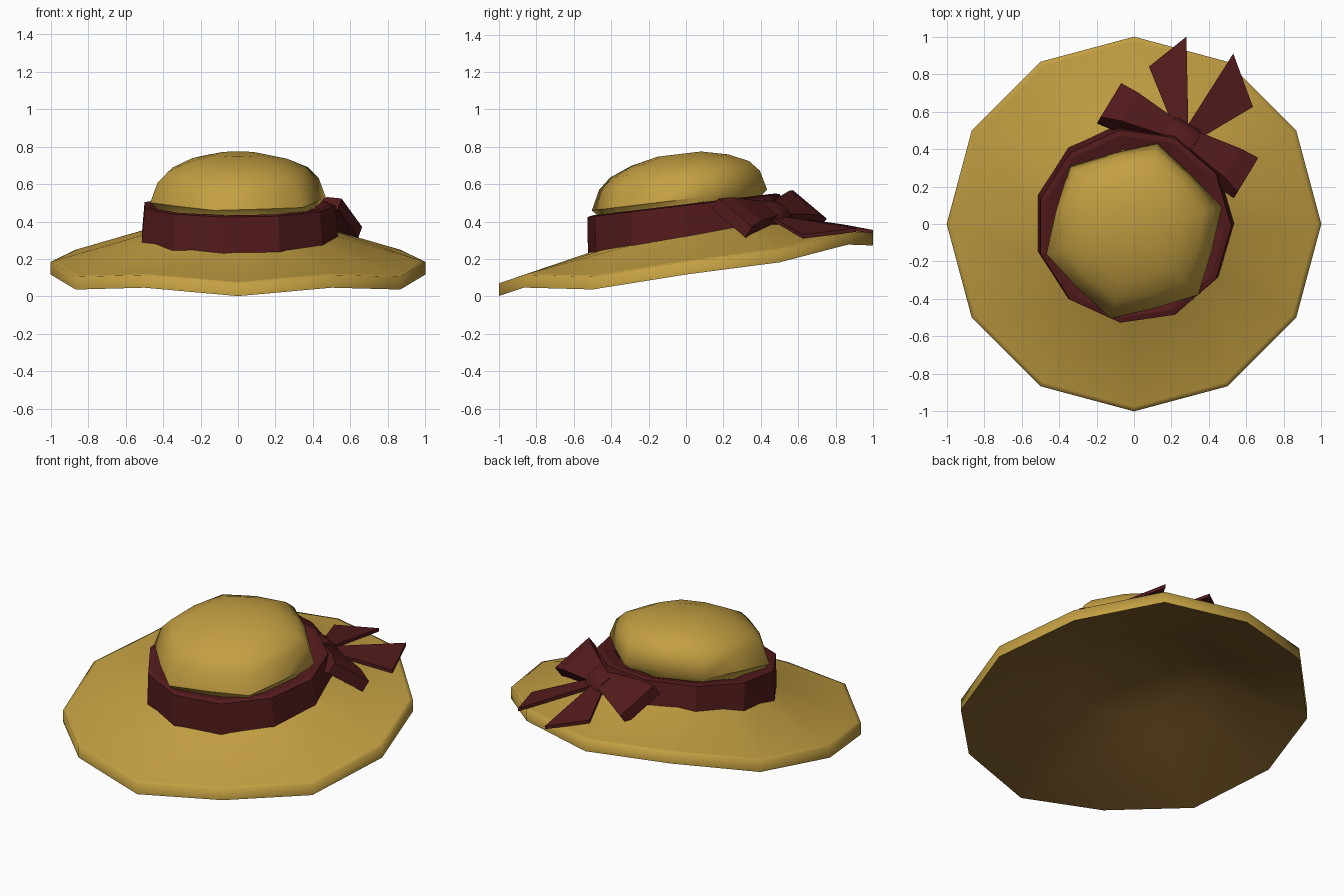
import bpy, bmesh
from math import sin, cos, pi
from mathutils import Vector

cube = bpy.data.objects.get("Cube")
if cube:
    bpy.data.objects.remove(cube)


def material(name, color):
    m = bpy.data.materials.new(name)
    m.use_nodes = True
    m.diffuse_color = (*color, 1)
    m.node_tree.nodes["Principled BSDF"].inputs["Base Color"].default_value = (*color, 1)
    return m


straw = material("straw gold", (0.55, 0.35, 0.055))
lining = material("dark brown lining", (0.2, 0.105, 0.022))
ribbon = material("dark red ribbon", (0.09, 0.011, 0.012))


def loft(rings, name, mat, closed=False, smooth=None):
    """Skin a list of point rings, each with the same count; cap the ends unless closed."""
    bm = bmesh.new()
    loops = [[bm.verts.new(p) for p in ring] for ring in rings]
    pairs = list(zip(loops, loops[1:]))
    if closed:
        pairs.append((loops[-1], loops[0]))
    else:
        bm.faces.new(loops[0])
        bm.faces.new(loops[-1])
    for a, b in pairs:
        n = len(a)
        for i in range(n):
            j = (i + 1) % n
            bm.faces.new((a[i], a[j], b[j], b[i]))
    bmesh.ops.recalc_face_normals(bm, faces=bm.faces)
    mesh = bpy.data.meshes.new(name)
    bm.to_mesh(mesh)
    bm.free()
    mesh.materials.append(mat)
    ob = bpy.data.objects.new(name, mesh)
    bpy.context.collection.objects.link(ob)
    if smooth:
        bpy.ops.object.select_all(action='DESELECT')
        ob.select_set(True)
        bpy.context.view_layer.objects.active = ob
        bpy.ops.object.shade_smooth_by_angle(angle=smooth)
    return ob


TILT = 0.12

# Brim: wavy twelve-sided disc rising towards the crown
RIM = [0.07, 0.115, 0.105, 0.185, 0.25, 0.345, 0.34]


def brim_ring(r, drop):
    """Ring on the brim, blended between the wavy rim and the tilted crown seam."""
    ring = []
    blend = (1 - r) / 0.5
    for k in range(12):
        a = -pi / 2 + k * pi / 6
        seam = 0.33 + 0.09 * sin(a)
        z = RIM[min(k, 12 - k)] * (1 - blend) + seam * blend
        ring.append((r * cos(a), r * sin(a), z - drop))
    return ring


def middle_ring(r, z):
    return [(r * cos(a), r * sin(a), z + 0.18 * r * sin(a))
            for a in (-pi / 2 + k * pi / 6 for k in range(12))]


brim = loft([middle_ring(0.1, 0.385), middle_ring(0.35, 0.355),
             brim_ring(0.5, 0.045), brim_ring(1, 0.068),
             brim_ring(1, 0), brim_ring(0.975, 0), brim_ring(0.5, 0),
             middle_ring(0.35, 0.42)], "brim", straw, smooth=1.57)

# Downward faces carry the lining colour
brim.data.materials.append(lining)
for face in brim.data.polygons:
    if face.normal.z < -0.7:
        face.material_index = 1

# Crown: six-cornered dome, undercut above the band


def dome_ring(r, z, mid):
    ring = []
    for k in range(12):
        a = -pi / 2 + pi / 12 + (k - 1) * pi / 6
        s = r * (mid if k % 2 else 1)
        y = s * sin(a) - 0.035
        ring.append((s * cos(a), y, z + TILT * y))
    return ring


DOME = [(0.435, 0.43, 0.9), (0.44, 0.475, 0.9), (0.485, 0.52, 0.885),
        (0.445, 0.625, 0.91), (0.385, 0.683, 0.93), (0.27, 0.732, 0.96),
        (0.12, 0.765, 1)]
loft([dome_ring(*d) for d in DOME], "crown", straw, smooth=0.95)

# Hat band: eleven-sided tilted collar with a sloping top edge


def band_ring(r, z, shift, tilt=TILT):
    ring = []
    for k in range(11):
        a = 2 * pi * k / 11
        y = r * sin(a) + shift
        ring.append((r * cos(a), y, z + tilt * y))
    return ring


loft([band_ring(0.535, 0.305, 0.005, 0.18), band_ring(0.52, 0.487, -0.012),
      band_ring(0.49, 0.493, -0.012), band_ring(0.42, 0.478, -0.02),
      band_ring(0.47, 0.318, 0, 0.18)], "hat_band", ribbon, closed=True)

# Bow frame: along the loops, across the ribbon, and out of the hat
along = Vector((0.87, -0.5, 0)).normalized()
across = Vector((0.42, 0.69, -0.58)).normalized()
out = along.cross(across).normalized()
centre = Vector((0.248, 0.46, 0.435))


def section(origin, w, t):
    return [origin + across * (w * i) + out * (t * j)
            for i, j in ((-1, -1), (1, -1), (1, 1), (-1, 1))]


# Bow loops, flaring away from the knot
for side, name in ((1, "bow_loop_left"), (-1, "bow_loop_right")):
    end = centre + along * (side * 0.41) - out * 0.02
    if side < 0:
        end += Vector((-0.02, -0.01, 0.045))
    loft([section(centre + out * 0.02, 0.05, 0.025),
          section(centre.lerp(end, 0.75), 0.108, 0.055),
          section(end, 0.13, 0.035)], name, ribbon)

# Bow knot: rounded wrap around the middle
knot = []
for s, k in ((-0.085, 0.85), (-0.06, 1), (0.06, 1), (0.085, 0.85)):
    knot.append([centre + along * s + across * (0.095 * k * cos(i * pi / 5))
                 + out * (0.01 + 0.055 * k * sin(i * pi / 5)) for i in range(10)])
loft(knot, "bow_knot", ribbon, smooth=0.7)

# Ribbon tails: thin slabs widening to slanted ends
TAILS = {
    "bow_tail_right": [(0.21, 0.52, 0.43), (0.29, 0.52, 0.43), (0.28, 1.0, 0.355), (0.08, 0.84, 0.385)],
    "bow_tail_left": [(0.27, 0.5, 0.43), (0.34, 0.45, 0.43), (0.635, 0.625, 0.33), (0.53, 0.91, 0.365)],
}
for name, corners in TAILS.items():
    top = [Vector(c) for c in corners]
    bottom = [p - Vector((0, 0, 0.02)) for p in top]
    loft([bottom, top], name, ribbon)
